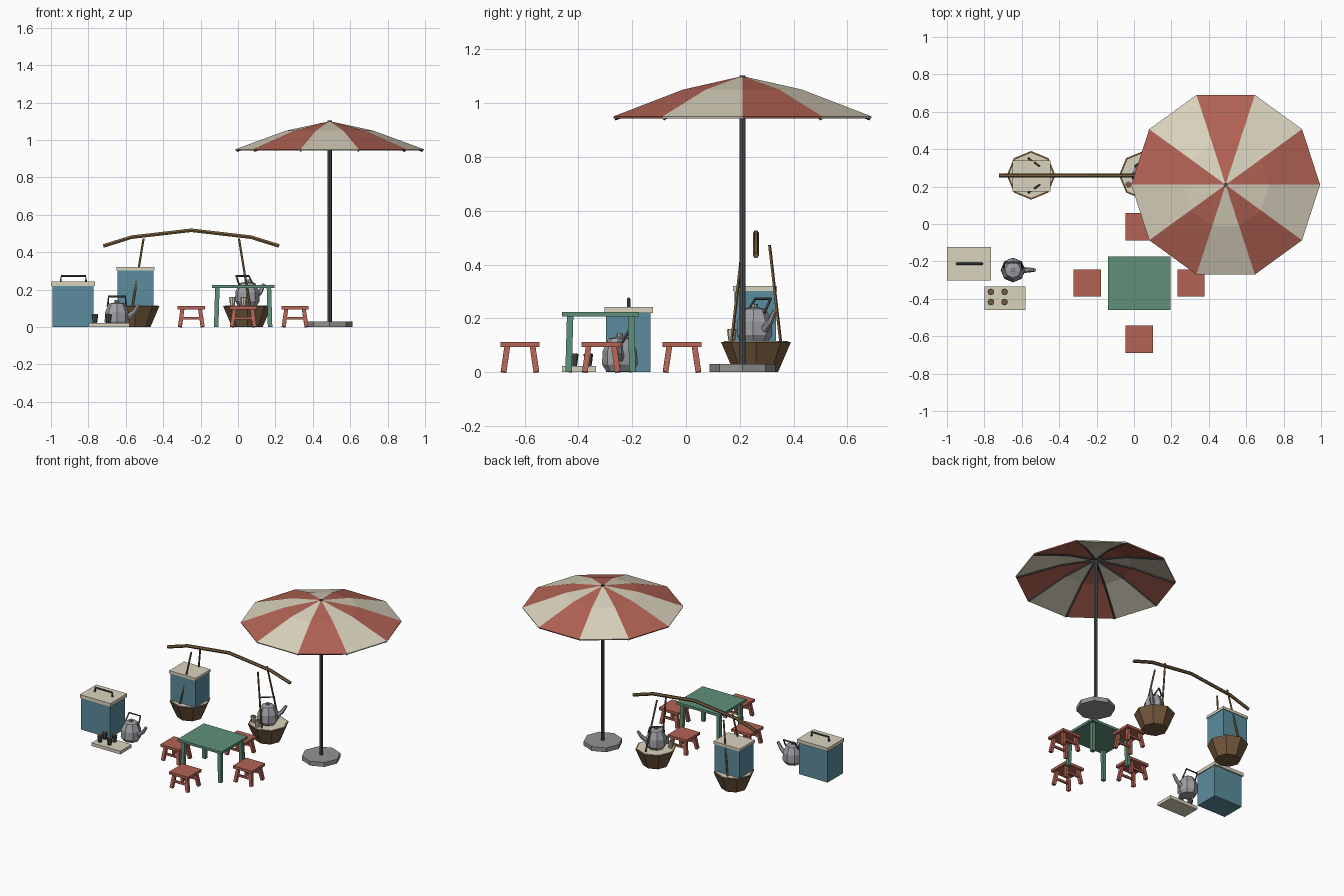
import bpy, bmesh
from math import cos, sin, pi, radians
from mathutils import Vector, Matrix

if "Cube" in bpy.data.objects:
    bpy.data.objects.remove(bpy.data.objects["Cube"])


def mat(name, rgb):
    m = bpy.data.materials.new(name)
    m.diffuse_color = (*rgb, 1)
    m.use_nodes = True
    m.node_tree.nodes["Principled BSDF"].inputs["Base Color"].default_value = m.diffuse_color
    return m


RED = mat("red", (.45, .125, .09))
CREAM = mat("cream", (.70, .65, .51))
BLUE = mat("blue", (.105, .265, .34))
GREEN = mat("green", (.115, .28, .19))
BROWN = mat("brown", (.17, .095, .045))
BAMBOO = mat("bamboo", (.21, .12, .05))
METAL = mat("metal", (.34, .35, .37))
DARK = mat("dark_metal", (.075, .08, .085))
STONE = mat("stone", (.29, .29, .28))
CLAY = mat("tea", (.16, .10, .05))


def finish(name, bm, mats, matrix=None):
    bmesh.ops.recalc_face_normals(bm, faces=bm.faces)
    me = bpy.data.meshes.new(name)
    bm.to_mesh(me)
    bm.free()
    for m in mats:
        me.materials.append(m)
    ob = bpy.data.objects.new(name, me)
    if matrix:
        ob.matrix_world = matrix
    bpy.context.collection.objects.link(ob)
    return ob


def box(name, x0, x1, y0, y1, z0, z1, m):
    bm = bmesh.new()
    bmesh.ops.create_cube(bm, size=1)
    for v in bm.verts:
        v.co = Vector(((x0 + x1) / 2 + v.co.x * (x1 - x0),
                       (y0 + y1) / 2 + v.co.y * (y1 - y0),
                       (z0 + z1) / 2 + v.co.z * (z1 - z0)))
    return finish(name, bm, [m])


def sweep(name, pts, radii, n, m, phase=0, matrix=None):
    """Capped n-sided tube along pts; a vertical path makes a lathed shape."""
    pts = [Vector(p) for p in pts]
    if not isinstance(radii, (list, tuple)):
        radii = [radii] * len(pts)
    tans = [(pts[min(i + 1, len(pts) - 1)] - pts[max(i - 1, 0)]).normalized()
            for i in range(len(pts))]
    axes = [Vector((1, 0, 0)), Vector((0, 1, 0)), Vector((0, 0, 1))]
    ref = min(axes, key=lambda a: sum(abs(t.dot(a)) for t in tans))
    bm = bmesh.new()
    rings = []
    for p, t, r in zip(pts, tans, radii):
        u = (ref - t * ref.dot(t)).normalized()
        w = t.cross(u)
        rings.append([bm.verts.new(p + r * (u * cos(a) + w * sin(a)))
                      for a in (phase + 2 * pi * k / n for k in range(n))])
    for a, b in zip(rings, rings[1:]):
        for k in range(n):
            bm.faces.new((a[k], a[(k + 1) % n], b[(k + 1) % n], b[k]))
    bm.faces.new(rings[0])
    bm.faces.new(rings[-1])
    return finish(name, bm, [m], matrix)


def lathe(name, x, y, profile, n, m):
    return sweep(name, [(x, y, z) for r, z in profile], [r for r, z in profile], n, m)


# umbrella: striped ten-sided canopy, ribs, pole and base
UX, UY = .49, .21
rings = [(.232, 1.05), (.505, .95)]
bm = bmesh.new()
apex = bm.verts.new((UX, UY, 1.10))
grid = [[bm.verts.new((UX + r * cos(k * pi / 5), UY + r * sin(k * pi / 5), z))
         for k in range(10)] for r, z in rings]
for k in range(10):
    j = (k + 1) % 10
    for f in (bm.faces.new((apex, grid[0][k], grid[0][j])),
              bm.faces.new((grid[0][k], grid[1][k], grid[1][j], grid[0][j]))):
        f.material_index = k % 2
canopy = finish("umbrella_canopy", bm, [RED, CREAM])
sol = canopy.modifiers.new("thickness", 'SOLIDIFY')
sol.thickness = .008
sol.offset = -1
for k in range(10):
    a = k * pi / 5
    sweep("umbrella_rib", [(UX + r * cos(a), UY + r * sin(a), z)
                           for r, z in ((.01, 1.086), (.23, 1.039), (.498, .941))],
          .006, 4, DARK)
lathe("umbrella_pole", UX, UY, [(.012, .02), (.012, 1.103)], 8, DARK)
lathe("umbrella_base", UX, UY, [(.122, 0), (.122, .03)], 8, STONE)


def legs(name, cx, cy, dx, dy, splay, top, half, m):
    for sx in (-1, 1):
        for sy in (-1, 1):
            sweep(name, [(cx + sx * (dx + splay), cy + sy * (dy + splay), 0),
                         (cx + sx * dx, cy + sy * dy, top)],
                  half * 1.414, 4, m, pi / 4)


# table
box("table_top", -.14, .195, -.46, -.175, .207, .224, GREEN)
legs("table_leg", .0275, -.3175, .138, .113, .006, .21, .012, GREEN)

# stools with splayed legs and cross rails
for cx, cy in ((-.25, -.315), (.305, -.315), (.028, -.617), (.028, -.015)):
    box("stool_seat", cx - .073, cx + .073, cy - .073, cy + .073, .094, .112, RED)
    legs("stool_leg", cx, cy, .047, .047, .014, .096, .0105, RED)
    for s in (-1, 1):
        y = cy + s * .054
        box("stool_rail", cx - .053, cx + .053, y - .006, y + .006, .04, .054, RED)

# shoulder pole
sweep("carrying_pole", [(-.72, .26, .433), (-.57, .26, .48), (-.25, .26, .517),
                        (.07, .26, .48), (.22, .26, .433)], .011, 6, BAMBOO)

# baskets with hanging cords
for cx, s in ((-.55, 1), (.05, -1)):
    lathe("basket", cx, .26, [(.082, 0), (.13, .112)], 8, BROWN)
    lathe("basket_tray", cx, .26, [(.118, .105), (.12, .115)], 8, CREAM)
    for t in (-1, 1):
        sweep("basket_cord", [(cx - s * .015, .26 + t * .092, .105),
                              (cx + s * .045, .26 + t * .05, .472)], .006, 5, BAMBOO)

# boxes with lids
box("basket_box", -.645, -.452, .18, .334, .1, .305, BLUE)
box("basket_box_lid", -.65, -.447, .175, .339, .302, .32, CREAM)
box("cooler_body", -.993, -.772, -.298, -.132, 0, .225, BLUE)
box("cooler_lid", -1, -.765, -.303, -.122, .22, .243, CREAM)
sweep("cooler_handle", [(-.948, -.213, .24), (-.945, -.213, .272),
                        (-.815, -.213, .272), (-.812, -.213, .24)], .006, 6, DARK)


def kettle(x, y, z, turn):
    mx = Matrix.Translation((x, y, z)) @ Matrix.Rotation(radians(turn), 4, 'Z')
    prof = [(.05, 0), (.066, .025), (.064, .075), (.046, .115), (.042, .122),
            (.012, .128), (.012, .14)]
    sweep("kettle_body", [(0, 0, h) for r, h in prof], [r for r, h in prof], 8, METAL,
          0, mx)
    sweep("kettle_spout", [(.05, 0, .045), (.09, 0, .075), (.116, 0, .115)],
          [.017, .013, .009], 6, METAL, 0, mx)
    sweep("kettle_handle", [(-.05, .008, .108), (-.044, .04, .16), (.044, .04, .16),
                            (.05, .008, .108)], .0055, 5, DARK, 0, mx)


kettle(-.647, -.246, .003, 0)
kettle(.05, .255, .113, 40)


def cup(x, y, z, m):
    lathe("cup", x, y, [(.012, z), (.018, z + .045)], 8, m)
    lathe("cup_tea", x, y, [(.014, z + .04), (.014, z + .047)], 8, CLAY)


# serving tray and cups
box("serving_tray", -.80, -.58, -.46, -.335, 0, .022, CREAM)
for x in (-.765, -.692):
    for y in (-.363, -.417):
        cup(x, y, .022, DARK)
cup(-.03, .21, .113, CREAM)
cup(.03, .17, .113, CREAM)
